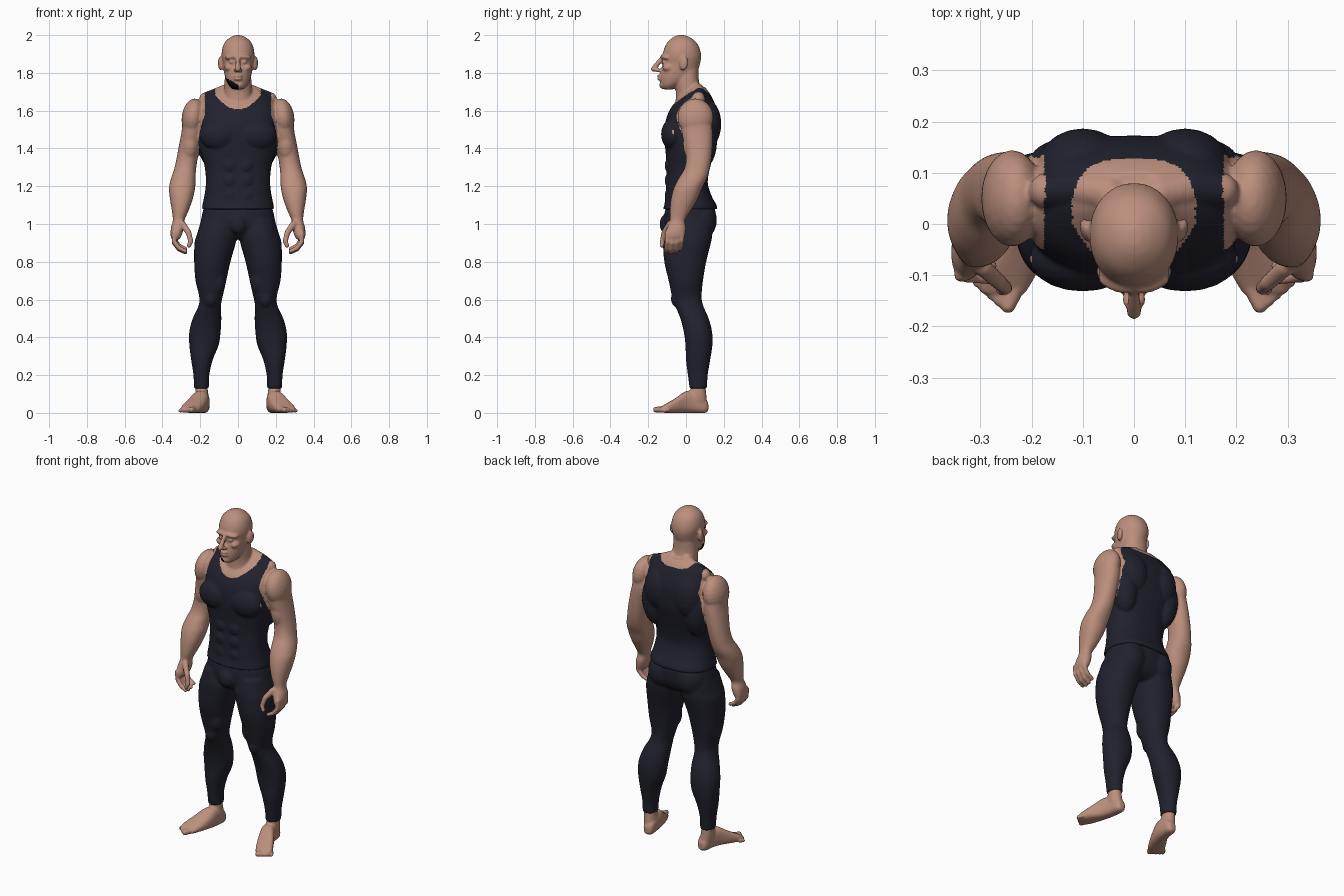
import bpy, bmesh, math
from mathutils import Matrix, Vector, Euler


def material(name, rgb):
    m = bpy.data.materials.new(name)
    m.diffuse_color = (*rgb, 1)
    return m


SKIN = material("skin", (0.50, 0.275, 0.205))
CLOTH = material("dark_cloth", (0.0152, 0.0152, 0.027))
BEARD = material("beard_black", (0.003, 0.003, 0.004))


def smooth_rows(rows, sub=4):
    # Catmull-Rom interpolation of cross-section rows
    out = []
    for i in range(len(rows) - 1):
        a, b, c, d = rows[max(i - 1, 0)], rows[i], rows[i + 1], rows[min(i + 2, len(rows) - 1)]
        for k in range(sub):
            t = k / sub
            out.append([0.5 * (2 * q + (r - p) * t + (2 * p - 5 * q + 4 * r - s) * t * t
                               + (3 * q - p - 3 * r + s) * t ** 3) for p, q, r, s in zip(a, b, c, d)])
    return out + [list(rows[-1])]


def loft(bm, rows, power=2.2, along_y=False, n=32):
    # rows: (position, x min, x max, other min, other max)
    rings = []
    for h, x0, x1, w0, w1 in smooth_rows(rows):
        ring = []
        for k in range(n):
            a = 2 * math.pi * k / n
            c, s = math.cos(a), math.sin(a)
            x = (x0 + x1) / 2 + (x1 - x0) / 2 * math.copysign(abs(c) ** (2 / power), c)
            w = (w0 + w1) / 2 + (w1 - w0) / 2 * math.copysign(abs(s) ** (2 / power), s)
            ring.append(bm.verts.new((x, h, w) if along_y else (x, w, h)))
        rings.append(ring)
    for r, q in zip(rings, rings[1:]):
        for k in range(n):
            bm.faces.new((r[k], r[(k + 1) % n], q[(k + 1) % n], q[k]))
    bm.faces.new(rings[0])
    bm.faces.new(rings[-1])


def sym(rows):
    return [(z, -w, w, a, b) for z, w, a, b in rows]


def blob(bm, loc, size, rot=(0, 0, 0), seg=20):
    m = Matrix.LocRotScale(Vector(loc), Euler([math.radians(r) for r in rot]), Vector(size))
    bmesh.ops.create_uvsphere(bm, u_segments=seg, v_segments=seg // 2 + 2, radius=1, matrix=m)


def limb(bm, pts, r0, r1):
    # chain of overlapping balls along a path
    pts = [Vector(p) for p in pts]
    for i, (a, b) in enumerate(zip(pts, pts[1:])):
        steps = max(2, int((b - a).length / (min(r0, r1) * 0.4)))
        for k in range(steps + 1):
            t = (i + k / steps) / (len(pts) - 1)
            r = r0 + (r1 - r0) * t
            blob(bm, a.lerp(b, k / steps), (r, r, r), seg=12)


def mirror(bm):
    d = bmesh.ops.duplicate(bm, geom=bm.verts[:] + bm.edges[:] + bm.faces[:])["geom"]
    for v in d:
        if isinstance(v, bmesh.types.BMVert):
            v.co.x = -v.co.x


def finish(bm, name, voxel, iterations, mats, rule):
    # fuse the forms into one skin, then colour faces by rule
    bmesh.ops.recalc_face_normals(bm, faces=bm.faces[:])
    raw = bpy.data.meshes.new(name + "_forms")
    bm.to_mesh(raw)
    bm.free()
    ob = bpy.data.objects.new(name, raw)
    bpy.context.collection.objects.link(ob)
    re = ob.modifiers.new("fuse", 'REMESH')
    re.mode, re.voxel_size = 'VOXEL', voxel
    sm = ob.modifiers.new("soften", 'SMOOTH')
    sm.factor, sm.iterations = 0.5, iterations
    bpy.context.view_layer.update()
    dg = bpy.context.evaluated_depsgraph_get()
    mesh = bpy.data.meshes.new_from_object(ob.evaluated_get(dg))
    ob.modifiers.clear()
    ob.data = mesh
    bpy.data.meshes.remove(raw)
    mesh.name = name
    mesh.materials.clear()
    for m in mats:
        mesh.materials.append(m)
    for p in mesh.polygons:
        p.use_smooth = True
        p.material_index = rule(p.center)


# ---- upper body: arms, shoulders and paired muscles
bm = bmesh.new()
loft(bm, [(1.63, .19, .27, 0, .1), (1.58, .18, .29, -.03, .125), (1.5, .185, .297, -.025, .14),
          (1.42, .2, .312, -.01, .14), (1.35, .213, .325, 0, .135), (1.29, .222, .338, -.01, .125),
          (1.24, .225, .355, -.04, .11), (1.19, .227, .365, -.065, .085), (1.13, .24, .36, -.08, .06),
          (1.07, .262, .35, -.085, .025), (1.02, .283, .345, -.085, -.005), (.98, .287, .355, -.1, 0),
          (.94, .298, .357, -.11, -.005), (.92, .31, .35, -.105, -.015)])
blob(bm, (.238, .05, 1.565), (.06, .095, .1), (0, -8, 0))             # deltoid
blob(bm, (.255, .03, 1.41), (.045, .045, .085), (8, -6, 0))           # biceps
blob(bm, (.1, -.068, 1.475), (.105, .064, .085))                      # chest
blob(bm, (.1, .11, 1.53), (.09, .077, .13))                           # shoulder blade
blob(bm, (.145, .085, 1.44), (.073, .08, .15), (0, 6, 0))             # side of back
limb(bm, [(.05, .06, 1.71), (.11, .07, 1.685), (.17, .065, 1.662)], .036, .036)  # neck-to-shoulder
for z in (1.15, 1.23, 1.31):
    blob(bm, (.042, -.085, z), (.042, .028, .042))                    # abdomen
for i in range(4):                                                    # fingers
    y, d = -.1 + .026 * i, (.0, -.006, -.002, .012)[i]
    limb(bm, [(.338, y, .95), (.337, y, .905 + d), (.312, y - .004, .872 + d), (.278, y - .008, .856 + d)],
         .0145, .0115)
limb(bm, [(.295, -.085, 1.0), (.262, -.115, .955), (.25, -.125, .91), (.26, -.128, .885)], .018, .012)  # thumb
blob(bm, (.093, -.012, 1.85), (.012, .024, .038), (-8, 0, -15))       # ear
blob(bm, (.034, -.113, 1.885), (.04, .02, .013), (0, 8, 20))          # brow
blob(bm, (.048, -.092, 1.828), (.025, .034, .02))                     # cheekbone
blob(bm, (.012, -.148, 1.814), (.012, .016, .010))                    # nostril
blob(bm, (.034, -.118, 1.857), (.014, .011, .009))                    # eye
mirror(bm)

# ---- upper body: torso, neck, head
loft(bm, sym([(1.078, .19, -.122, .166), (1.1, .189, -.115, .162), (1.15, .178, -.108, .135),
              (1.22, .17, -.105, .115), (1.3, .176, -.103, .128), (1.38, .197, -.108, .15),
              (1.45, .21, -.115, .168), (1.52, .21, -.113, .173), (1.58, .21, -.097, .17),
              (1.63, .2, -.07, .156), (1.67, .175, -.03, .138), (1.7, .135, .0, .12),
              (1.725, .08, .02, .1)]), 2.4)
loft(bm, sym([(1.6, .09, -.06, .1), (1.65, .082, -.055, .1), (1.7, .074, -.054, .085),
              (1.76, .071, -.062, .068), (1.83, .065, -.06, .066)]))
loft(bm, sym([(1.713, .028, -.12, -.065), (1.735, .05, -.133, -.03), (1.77, .066, -.138, .03),
              (1.81, .075, -.133, .06), (1.85, .08, -.124, .075), (1.89, .087, -.124, .08),
              (1.93, .083, -.115, .072), (1.965, .068, -.096, .052), (1.99, .038, -.066, .018),
              (2.0, .012, -.04, -.01)]), 2.1)
limb(bm, [(0, -.128, 1.878), (0, -.15, 1.85), (0, -.172, 1.82)], .011, .015)  # nose
for z in (1.784, 1.768):
    blob(bm, (0, -.134, z), (.026, .021, .008))                       # lips
blob(bm, (0, -.118, 1.735), (.03, .024, .021))                        # chin

ARMHOLE = [(1.0, .21), (1.2, .2), (1.35, .206), (1.45, .208), (1.52, .195), (1.58, .176), (1.8, .172)]


def upper_rule(p):
    ax = abs(p.x)
    if -.08 < p.x < .004 and p.y < -.06 and 1.69 < p.z < 1.738 + .55 * ax:
        return 2
    if p.z > 1.75:
        return 0
    for (z0, w0), (z1, w1) in zip(ARMHOLE, ARMHOLE[1:]):
        if z0 <= p.z <= z1 and ax > w0 + (w1 - w0) * (p.z - z0) / (z1 - z0):
            return 0
    if p.z < 1.0:
        return 0
    if p.z > 1.6 and p.y > .03 and (ax / .122) ** 3 + (p.y / .128) ** 3 < 1:
        return 0                                                      # back neckline
    if p.y <= .03 and ax < .12 and p.z > 1.607 + .075 * (ax / .12) ** 2:
        return 0                                                      # front neckline
    return 1


finish(bm, "upper_body_with_vest", .006, 4, [SKIN, CLOTH, BEARD], upper_rule)

# ---- trousers
bm = bmesh.new()
loft(bm, [(1.02, .03, .195, -.105, .14), (.95, .008, .216, -.12, .14), (.9, .012, .23, -.122, .132),
          (.8, .04, .232, -.115, .107), (.7, .062, .225, -.092, .09), (.62, .08, .206, -.075, .083),
          (.57, .09, .208, -.058, .09), (.5, .088, .24, -.03, .12), (.43, .092, .258, -.012, .138),
          (.36, .102, .258, -.003, .14), (.28, .134, .248, 0, .128), (.2, .152, .236, .01, .115),
          (.128, .154, .233, .019, .111)])
blob(bm, (.093, .082, 1.02), (.088, .082, .1))                        # buttock
blob(bm, (.145, -.048, .605), (.035, .032, .045))                     # kneecap
blob(bm, (.11, -.04, .7), (.045, .05, .075))                          # inner thigh
mirror(bm)
loft(bm, sym([(1.1, .178, -.1, .148), (1.06, .188, -.113, .156), (1.0, .198, -.115, .152),
              (.95, .185, -.1, .13), (.92, .12, -.07, .09)]), 2.3)
blob(bm, (0, -.098, 1.0), (.05, .042, .055))
finish(bm, "trousers", .007, 4, [CLOTH], lambda p: 0)

# ---- bare feet
bm = bmesh.new()
loft(bm, [(.2, .165, .222, .035, .1), (.12, .16, .226, .022, .105), (.07, .152, .226, 0, .11),
          (.02, .155, .215, .02, .113)])
loft(bm, [(.118, .168, .2, .012, .05), (.1, .152, .214, 0, .08), (.05, .15, .226, 0, .11),
          (0, .155, .245, 0, .115), (-.05, .17, .275, 0, .082), (-.1, .192, .3, 0, .052),
          (-.135, .212, .3, .002, .032)], 2.6, along_y=True)
for i in range(5):                                                    # toes
    t, r = i / 4, .017 - .0015 * i
    limb(bm, [(.226 + .068 * t, -.115 + .02 * t, r + .004), (.246 + .06 * t, -.16 + .045 * t, r)], r, r * .9)
mirror(bm)
finish(bm, "feet", .005, 3, [SKIN], lambda p: 0)
